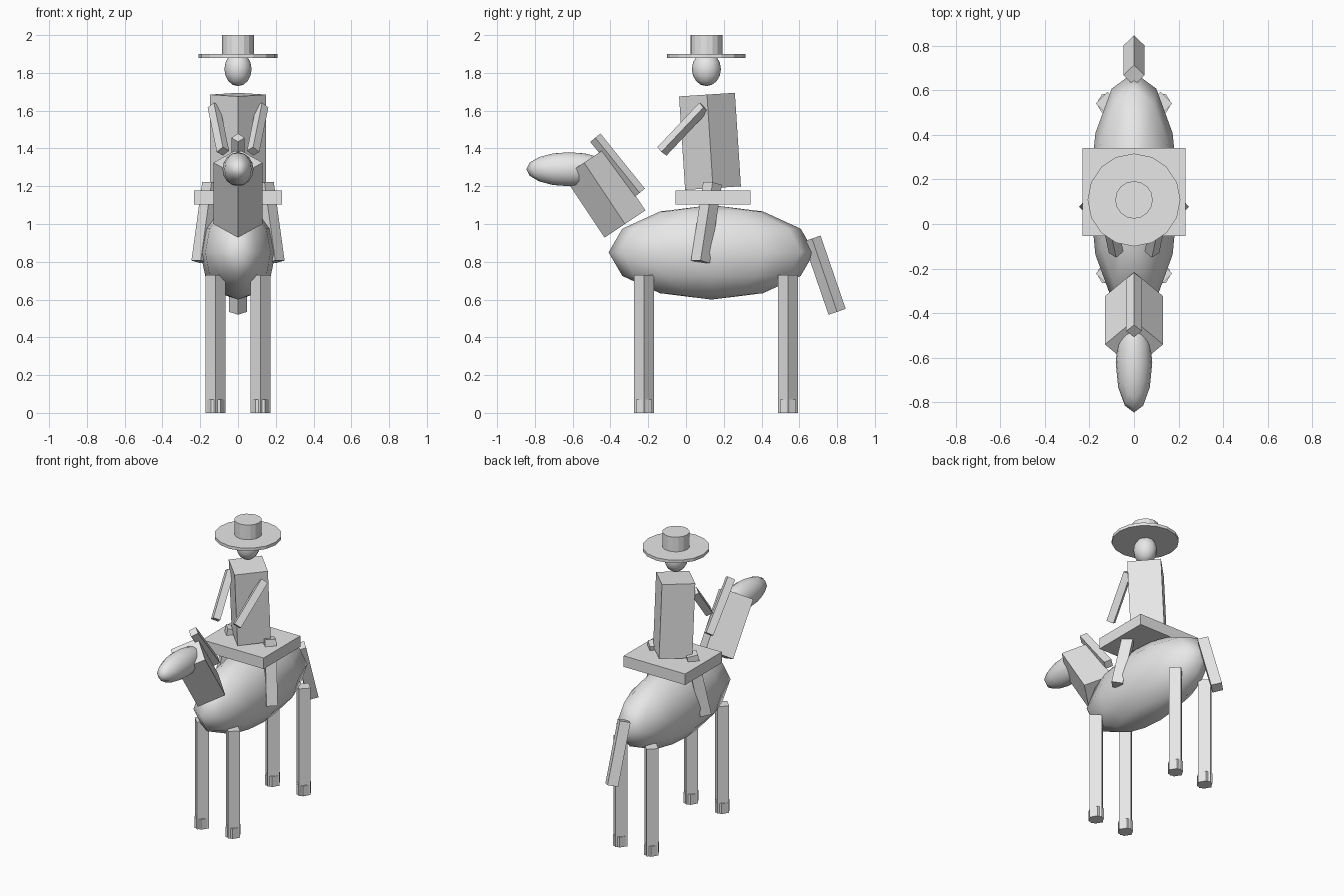
import bpy, bmesh, math
from mathutils import Vector, Matrix

if "Cube" in bpy.data.objects:
    bpy.data.objects.remove(bpy.data.objects["Cube"])

grey = bpy.data.materials.new("light_grey")
grey.diffuse_color = (0.8, 0.8, 0.8, 1)
grey.use_nodes = True
grey.node_tree.nodes["Principled BSDF"].inputs["Base Color"].default_value = grey.diffuse_color


def finish(name, bm, smooth=False):
    me = bpy.data.meshes.new(name)
    bmesh.ops.recalc_face_normals(bm, faces=bm.faces)
    for f in bm.faces:
        f.smooth = smooth
    bm.to_mesh(me)
    bm.free()
    me.materials.append(grey)
    ob = bpy.data.objects.new(name, me)
    bpy.context.collection.objects.link(ob)
    return ob


def prism(name, a, b, r, sides=4):
    """Straight bar from a to b; its corners lie on the x axis and across it."""
    a, b = Vector(a), Vector(b)
    d = (b - a).normalized()
    u = Vector((1, 0, 0))
    u = (u - d * u.dot(d)).normalized()
    v = d.cross(u)
    bm = bmesh.new()
    rings = []
    for c in (a, b):
        angles = [2 * math.pi * i / sides for i in range(sides)]
        rings.append([bm.verts.new(c + r * (math.cos(t) * u + math.sin(t) * v)) for t in angles])
    for i in range(sides):
        j = (i + 1) % sides
        bm.faces.new((rings[0][i], rings[0][j], rings[1][j], rings[1][i]))
    bm.faces.new(rings[0][::-1])
    bm.faces.new(rings[1])
    return finish(name, bm)


def ellipsoid(name, centre, radii, seg, rings):
    bm = bmesh.new()
    m = Matrix.Translation(centre) @ Matrix.Diagonal((*radii, 1))
    bmesh.ops.create_uvsphere(bm, u_segments=seg, v_segments=rings, radius=1, matrix=m)
    return finish(name, bm, True)


# Horse: body, head, neck, mane, tail
ellipsoid("horse_body", (0, 0.135, 0.85), (0.2, 0.545, 0.25), 12, 6)
ellipsoid("horse_head", (0, -0.62, 1.29), (0.082, 0.225, 0.09), 12, 8)
prism("neck", (0, -0.323, 1.0), (0, -0.54, 1.325), 0.13)
prism("mane", (0, -0.245, 1.165), (0, -0.48, 1.457), 0.035)
prism("tail", (0, 0.80, 0.535), (0, 0.667, 0.923), 0.048)

# Horse legs with six-sided hooves
for end, y in (("front", -0.222), ("back", 0.54)):
    for side, x in (("left", 0.118), ("right", -0.118)):
        prism(f"{end}_{side}_leg", (x, y, 0), (x, y, 0.73), 0.053)
        prism(f"{end}_{side}_hoof", (x, y, 0), (x, y, 0.07), 0.05, 6)

# Saddle slab
bm = bmesh.new()
bmesh.ops.create_cube(bm, size=1, matrix=Matrix.Translation((0, 0.143, 1.141))
                      @ Matrix.Diagonal((0.464, 0.395, 0.075, 1)))
finish("saddle", bm)

# Rider: torso, head, limbs
prism("torso", (0, 0.143, 1.19), (0, 0.111, 1.685), 0.148)
ellipsoid("rider_head", (0, 0.108, 1.82), (0.072, 0.077, 0.09), 12, 8)
for side, s in (("left", 1), ("right", -1)):
    prism(f"rider_{side}_arm", (s * 0.08, -0.127, 1.385), (s * 0.128, 0.095, 1.62), 0.033)
    prism(f"rider_{side}_leg", (s * 0.197, 0.076, 0.8), (s * 0.14, 0.14, 1.215), 0.05)

# Hat
prism("hat_brim", (0, 0.108, 1.88), (0, 0.108, 1.9), 0.208, 16)
prism("hat_crown", (0, 0.108, 1.9), (0, 0.108, 2.0), 0.084, 16)
